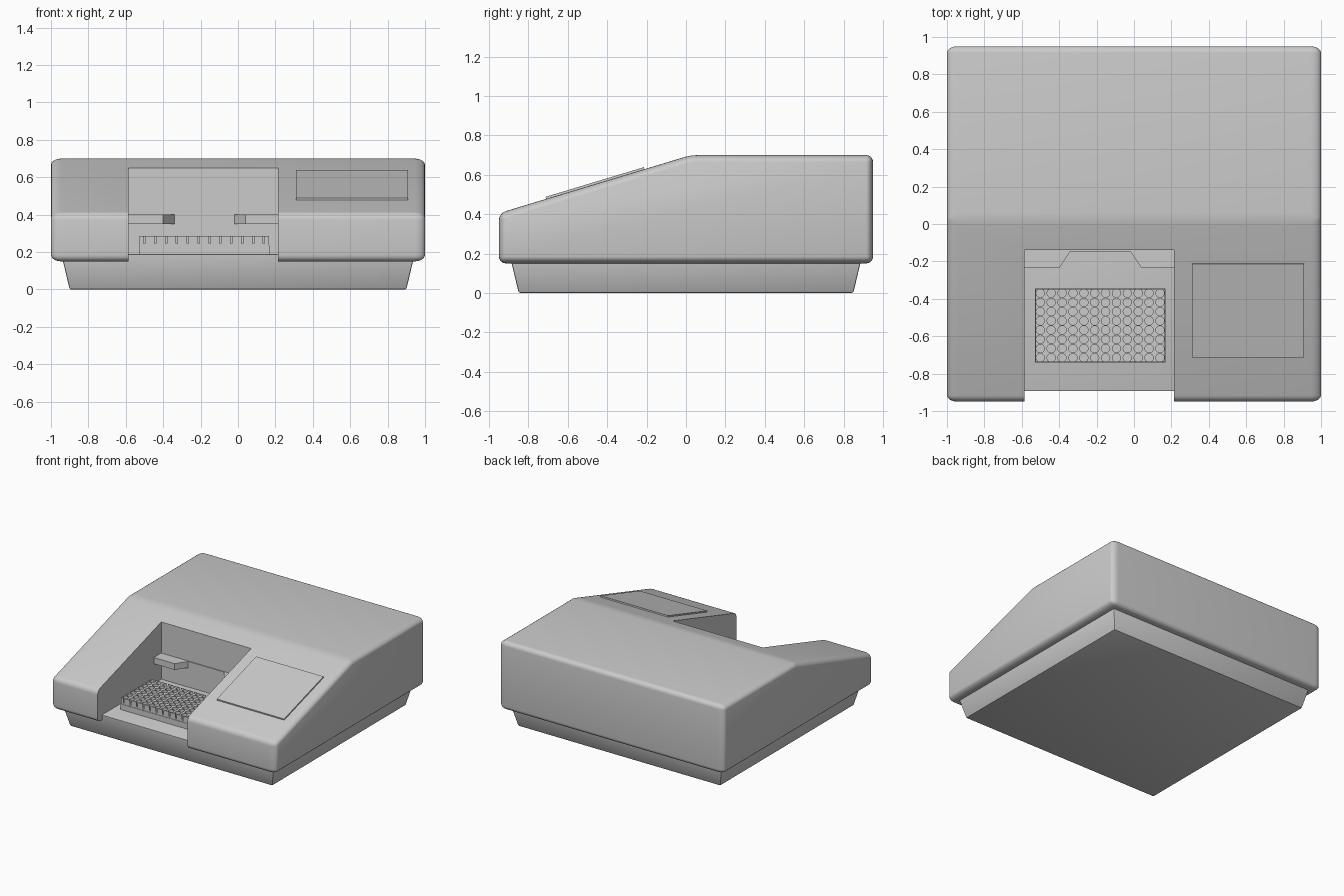
import bpy, bmesh, math
from mathutils import Matrix

if "Cube" in bpy.data.objects:
    bpy.data.objects.remove(bpy.data.objects["Cube"])


def new_object(name, bm):
    bmesh.ops.recalc_face_normals(bm, faces=bm.faces[:])
    me = bpy.data.meshes.new(name)
    bm.to_mesh(me)
    bm.free()
    ob = bpy.data.objects.new(name, me)
    bpy.context.collection.objects.link(ob)
    return ob


def prism(name, pts, a, b, place):
    """Extrude a closed 2D profile from a to b; place(u, v, w) gives xyz."""
    bm = bmesh.new()
    lo = [bm.verts.new(place(u, v, a)) for u, v in pts]
    hi = [bm.verts.new(place(u, v, b)) for u, v in pts]
    bm.faces.new(lo)
    bm.faces.new(hi)
    n = len(pts)
    for i in range(n):
        j = (i + 1) % n
        bm.faces.new((lo[i], lo[j], hi[j], hi[i]))
    return new_object(name, bm)


def box(name, x0, x1, y0, y1, z0, z1):
    return prism(name, [(x0, y0), (x1, y0), (x1, y1), (x0, y1)], z0, z1,
                 lambda u, v, w: (u, v, w))


def bevel(ob, width, segments, angle=10):
    m = ob.modifiers.new("bevel", 'BEVEL')
    m.width, m.segments = width, segments
    m.limit_method, m.angle_limit = 'ANGLE', math.radians(angle)


def cut(ob, cutter):
    m = ob.modifiers.new("cut", 'BOOLEAN')
    m.operation, m.solver, m.object = 'DIFFERENCE', 'EXACT', cutter
    cutter.hide_render = True


def finish(ob, smooth=True):
    bpy.ops.object.select_all(action='DESELECT')
    bpy.context.view_layer.objects.active = ob
    ob.select_set(True)
    cutters = [m.object for m in ob.modifiers if m.type == 'BOOLEAN']
    for m in list(ob.modifiers):
        bpy.ops.object.modifier_apply(modifier=m.name)
    if smooth:
        bpy.ops.object.shade_smooth_by_angle(angle=math.radians(30))
    for c in cutters:
        bpy.data.objects.remove(c)


# Housing: wedge profile, rounded edges stretched sideways by the x scale
SX = 1.6
profile = [(-0.95, 0.15), (-0.95, 0.405), (0.025, 0.70), (0.95, 0.70), (0.95, 0.15)]
housing = prism("housing", profile, -1 / SX, 1 / SX, lambda u, v, w: (w, u, v))
housing.scale.x = SX
bevel(housing, 0.035, 5)
cut(housing, box("bay_cutter", -0.585, 0.215, -1.2, -0.14, 0.05, 1.0))
finish(housing)

# Tapered base, its top is the bay floor
base = box("base", -0.90, 0.90, -0.85, 0.85, 0, 0.19)
for v in base.data.vertices:
    if v.co.z > 0.1:
        v.co.x *= 0.945 / 0.90
        v.co.y *= 0.895 / 0.85
bevel(base, 0.008, 2)
finish(base)

# Bay shelf: two slanted arms joined by a thin strip on the back wall
shelf = [(-0.585, -0.14), (-0.585, -0.235), (-0.40, -0.235), (-0.34, -0.147),
         (-0.02, -0.147), (0.04, -0.235), (0.215, -0.235), (0.215, -0.14)]
prism("bay_shelf", shelf, 0.35, 0.40, lambda u, v, w: (u, v, w))

# Well plate: tray and a top block with 12 x 8 round wells
X0, X1, Y0, Y1 = -0.53, 0.168, -0.74, -0.345
box("plate_tray", X0, X1, Y0, Y1, 0.188, 0.235)
plate = box("well_plate", X0 + .003, X1 - .003, Y0 + .003, Y1 - .003, 0.235, 0.285)
wells = bmesh.new()
for i in range(12):
    for j in range(8):
        x = X0 + (i + 0.5) * (X1 - X0) / 12
        y = Y0 + (j + 0.5) * (Y1 - Y0) / 8
        bmesh.ops.create_cone(wells, cap_ends=True, segments=16, radius1=0.0225,
                              radius2=0.0225, depth=0.08,
                              matrix=Matrix.Translation((x, y, 0.285)))
cut(plate, new_object("well_cutter", wells))
finish(plate)

# Thin control panel lying on the slope
panel = [(-0.71, 0.47), (-0.713, 0.488), (-0.213, 0.639), (-0.21, 0.62)]
prism("control_panel", panel, 0.31, 0.91, lambda u, v, w: (w, u, v))
